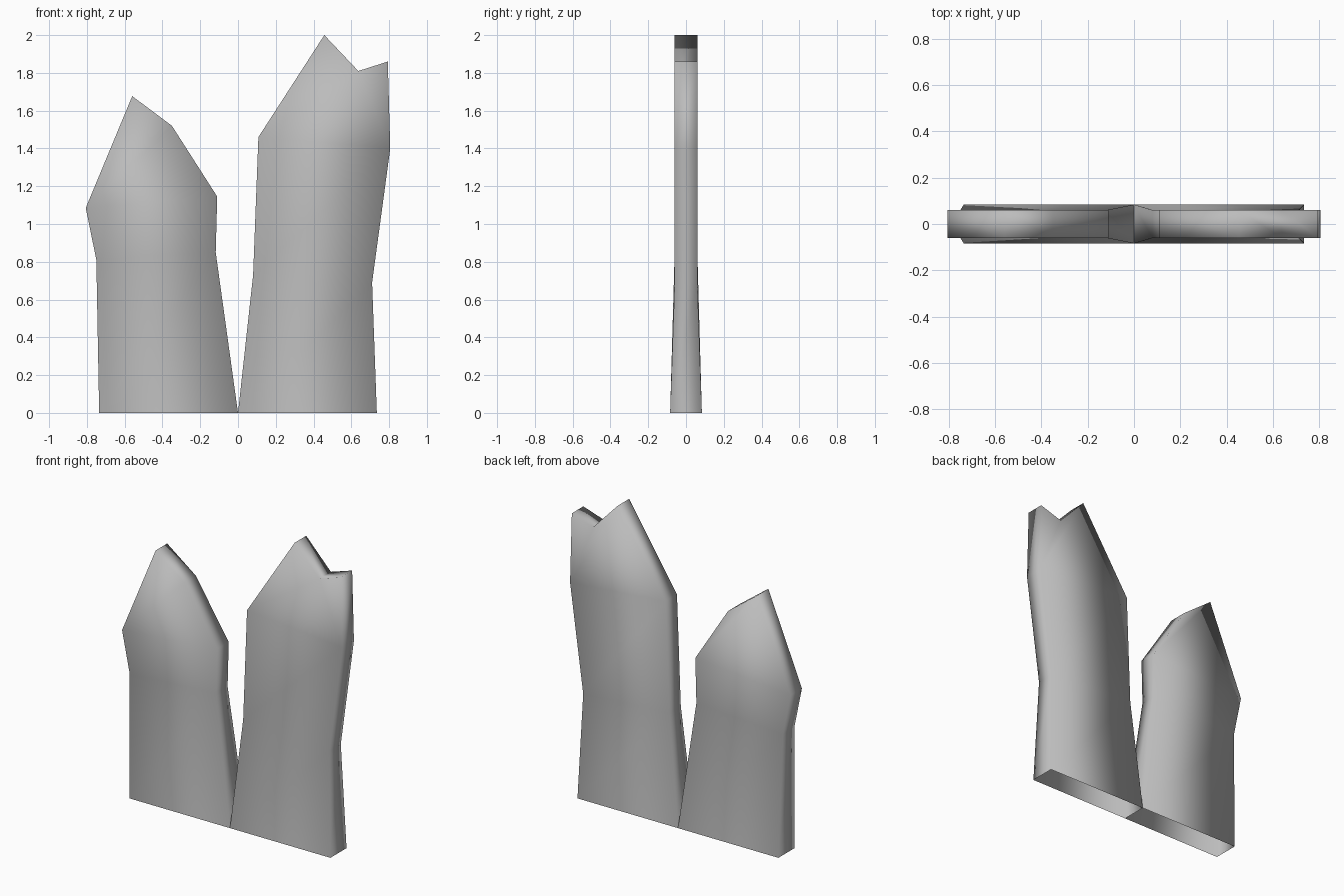
import bpy

if "Cube" in bpy.data.objects:
    bpy.data.objects.remove(bpy.data.objects["Cube"])

stone = bpy.data.materials.new("plain_grey")
stone.diffuse_color = (0.5, 0.5, 0.5, 1)
stone.use_nodes = True
stone.node_tree.nodes["Principled BSDF"].inputs["Base Color"].default_value = stone.diffuse_color


def shard(name, outline, panels):
    """Flat jagged slab, thicker at its open base, smooth all round."""
    n = len(outline)
    verts = []
    for side in (-1, 1):
        for x, z in outline:
            verts.append((x, side * (0.084 if z == 0 else 0.06), z))
    faces = [p for p in panels]                                  # front
    faces += [tuple(i + n for i in reversed(p)) for p in panels]  # back
    # rim, leaving the base edge (last to first) open
    faces += [(i + 1, i, i + n, i + 1 + n) for i in range(n - 1)]
    mesh = bpy.data.meshes.new(name)
    mesh.from_pydata(verts, [], faces)
    # outlines run clockwise from the front, so turn everything outward
    mesh.flip_normals()
    mesh.materials.append(stone)
    mesh.shade_smooth()
    obj = bpy.data.objects.new(name, mesh)
    bpy.context.collection.objects.link(obj)


# short shard: left base, up over the tip, down to the right base
shard("short_shard",
      [(-0.735, 0), (-0.75, 0.81), (-0.806, 1.085), (-0.56, 1.677),
       (-0.35, 1.52), (-0.11, 1.145), (-0.118, 0.85), (0, 0)],
      [(0, 1, 6, 7), (1, 2, 5, 6), (2, 3, 4, 5)])

# tall shard with a notched tip
shard("tall_shard",
      [(0, 0), (0.08, 0.73), (0.108, 1.46), (0.457, 2.0), (0.637, 1.81),
       (0.793, 1.86), (0.806, 1.40), (0.71, 0.69), (0.735, 0)],
      [(0, 1, 7, 8), (1, 2, 6, 7), (2, 3, 4, 6), (4, 5, 6)])
